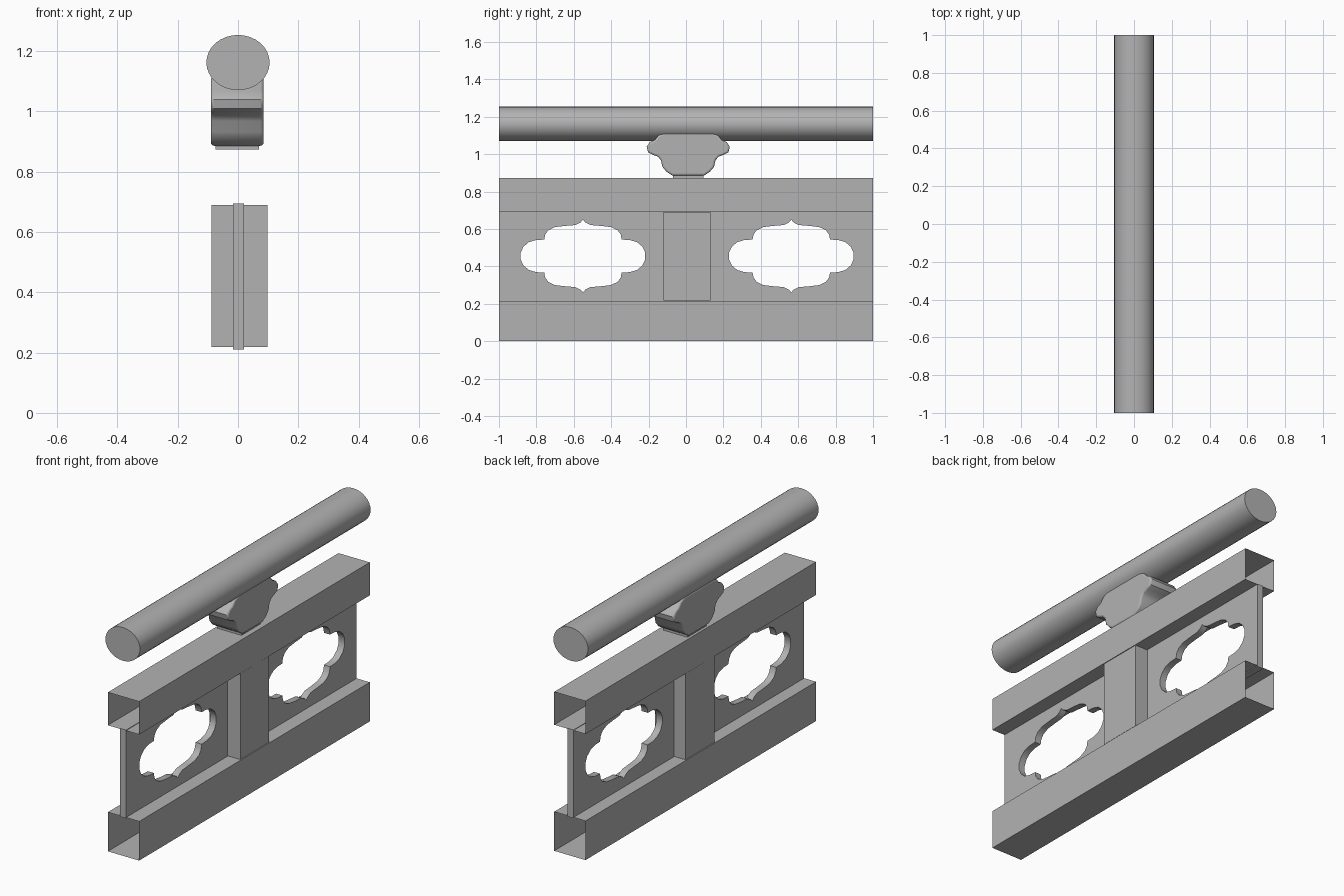
import bpy
import bmesh
from math import radians

cube = bpy.data.objects.get("Cube")
if cube:
    bpy.data.objects.remove(cube, do_unlink=True)

GREY = (0.45, 0.45, 0.45, 1)
paint = bpy.data.materials.new("plain grey")
paint.use_nodes = True
paint.diffuse_color = GREY
paint.node_tree.nodes["Principled BSDF"].inputs["Base Color"].default_value = GREY


def activate(obj):
    bpy.ops.object.select_all(action="DESELECT")
    obj.select_set(True)
    bpy.context.view_layer.objects.active = obj


def smooth(obj, angle=35):
    activate(obj)
    bpy.ops.object.shade_smooth_by_angle(angle=radians(angle))


def box(name, x, y, z, open_ends=False):
    """Box from min/max pairs; open ends leave a thin sheet tube along y."""
    bm = bmesh.new()
    bmesh.ops.create_cube(bm, size=1)
    if open_ends:
        ends = [f for f in bm.faces if abs(f.normal.y) > 0.9]
        bmesh.ops.delete(bm, geom=ends, context="FACES_ONLY")
    for v in bm.verts:
        v.co = [lo + (c + 0.5) * (hi - lo) for c, (lo, hi) in zip(v.co, (x, y, z))]
    mesh = bpy.data.meshes.new(name)
    bm.to_mesh(mesh)
    bm.free()
    mesh.materials.append(paint)
    obj = bpy.data.objects.new(name, mesh)
    bpy.context.collection.objects.link(obj)
    return obj


def plate(name, outlines, x, bevel=0):
    """Extrude closed (y, z) outlines along x; inner outlines become holes."""
    curve = bpy.data.curves.new(name, "CURVE")
    curve.dimensions = "2D"
    curve.fill_mode = "BOTH"
    curve.extrude = (x[1] - x[0]) / 2 - bevel
    curve.bevel_depth = bevel
    curve.bevel_resolution = 2
    curve.offset = -bevel
    for outline in outlines:
        spline = curve.splines.new("POLY")
        spline.points.add(len(outline) - 1)
        for point, (y, z) in zip(spline.points, outline):
            point.co = (y, z, 0, 1)
        spline.use_cyclic_u = True
    obj = bpy.data.objects.new(name, curve)
    obj.location.x = (x[0] + x[1]) / 2
    obj.rotation_euler = (radians(90), 0, radians(90))
    bpy.context.collection.objects.link(obj)
    activate(obj)
    bpy.ops.object.convert(target="MESH")
    obj = bpy.context.object
    obj.data.materials.clear()
    obj.data.materials.append(paint)
    smooth(obj)
    return obj


def mirrored(half, centre):
    """Outline from its right half, running from top to bottom."""
    return ([(centre + y, z) for y, z in half] +
            [(centre - y, z) for y, z in reversed(half) if y > 0])


# Hollow rails, open at both ends
WIDTH = (-0.09, 0.1)
box("bottom_rail", WIDTH, (-1, 1), (0, 0.215), open_ends=True)
box("top_rail", WIDTH, (-1, 1), (0.692, 0.873), open_ends=True)

# Centre post
box("centre_post", (-0.088, 0.098), (-0.12, 0.13), (0.218, 0.69))

# Panel pierced by two ornamental openings
quarter = [(0, 0.195), (0.012, 0.18), (0.04, 0.166), (0.1, 0.161), (0.15, 0.155),
           (0.185, 0.138), (0.202, 0.115), (0.207, 0.088), (0.25, 0.086),
           (0.29, 0.074), (0.318, 0.05), (0.333, 0.018)]
half = ([(y, 0.455 + z) for y, z in quarter] +
        [(y, 0.455 - z) for y, z in reversed(quarter)])
border = [(-1, 0.21), (1, 0.21), (1, 0.695), (-1, 0.695)]
plate("pierced_panel", [border] + [mirrored(half, c) for c in (-0.551, 0.563)],
      (-0.017, 0.02))

# Bracket carrying the handrail, with its foot
profile = [(0.125, 1.115), (0.16, 1.1), (0.18, 1.075), (0.205, 1.065), (0.222, 1.04),
           (0.215, 1.01), (0.19, 0.997), (0.163, 0.987), (0.146, 0.968),
           (0.138, 0.932), (0.115, 0.905), (0.085, 0.886)]
plate("handrail_bracket", [mirrored(profile, 0.012)], (-0.09, 0.085), bevel=0.01)
box("bracket_foot", (-0.075, 0.07), (-0.07, 0.094), (0.873, 0.895))

# Oval handrail
bpy.ops.mesh.primitive_cylinder_add(vertices=32, radius=1, depth=2,
                                    location=(0, 0, 1.162),
                                    rotation=(radians(90), 0, 0))
handrail = bpy.context.object
handrail.name = "handrail"
handrail.scale = (0.105, 0.0915, 1)
handrail.data.materials.append(paint)
smooth(handrail)
